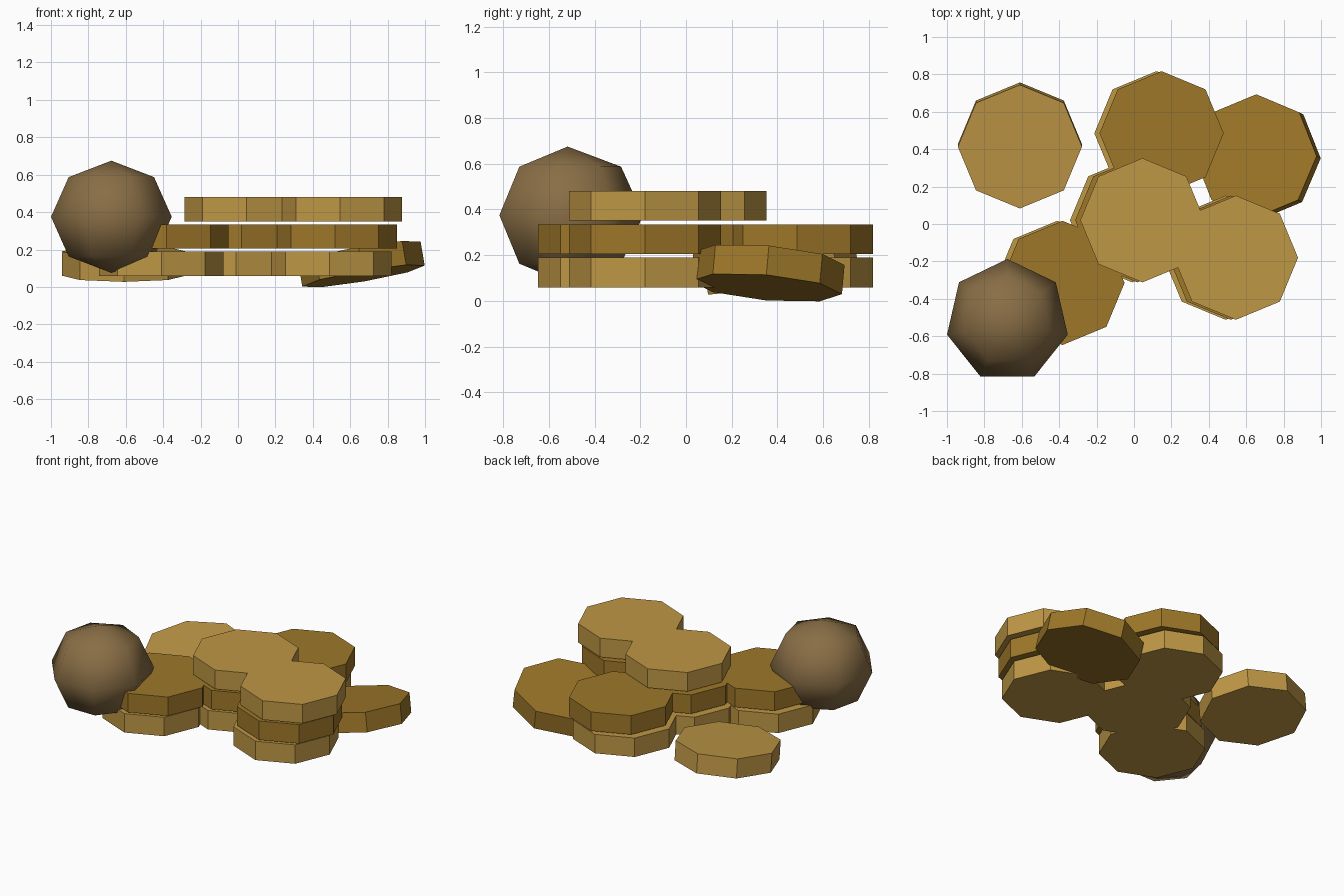
import bpy, bmesh
from math import sin, cos, pi

if "Cube" in bpy.data.objects:
    bpy.data.objects.remove(bpy.data.objects["Cube"])


def material(name, color):
    m = bpy.data.materials.new(name)
    m.diffuse_color = (*color, 1)
    m.use_nodes = True
    m.node_tree.nodes["Principled BSDF"].inputs["Base Color"].default_value = m.diffuse_color
    return m


LIGHT = material("light_gold", (0.52, 0.31, 0.06))
DARK = material("dark_gold", (0.34, 0.185, 0.022))
BROWN = material("brown", (0.25, 0.155, 0.06))
R, H = 0.332, 0.13


def disc(name, loc, mat, rot=(0, 0, 0)):
    bpy.ops.mesh.primitive_cylinder_add(vertices=8, radius=R, depth=H, location=loc, rotation=rot)
    ob = bpy.context.object
    ob.name = name
    ob.data.materials.append(mat)
    return ob


# Stacked discs: base position and height of each pile, each layer nudged sideways
piles = {
    "centre": (-0.01, 0.02, 3),
    "right": (0.49, -0.18, 3),
    "back": (0.12, 0.485, 2),
    "left": (-0.41, -0.315, 2),
}
for pile, (x, y, count) in piles.items():
    for i in range(count):
        disc(f"{pile}_disc_{i + 1}", (x + 0.0275 * i, y, 0.124 + 0.146 * i), DARK if i == 1 else LIGHT)

# Loose tilted discs lying beside the piles
disc("loose_disc_left", (-0.61, 0.42, 0.125), LIGHT, (0.1, 0, 0))
disc("loose_disc_right", (0.66, 0.357, 0.122), DARK, (-0.087, -0.17, 0))

# Seven-sided, slightly squashed ball
SEG, RINGS = 7, 4
bm = bmesh.new()
bottom = bm.verts.new((0, 0, -0.3))
top = bm.verts.new((0, 0, 0.3))
rings = []
for j in range(1, RINGS):
    t = -pi / 2 + pi * j / RINGS
    rings.append([bm.verts.new((0.331 * cos(t) * cos(pi / 2 + 2 * pi * k / SEG),
                                0.331 * cos(t) * sin(pi / 2 + 2 * pi * k / SEG),
                                0.3 * sin(t))) for k in range(SEG)])
for k in range(SEG):
    n = (k + 1) % SEG
    bm.faces.new((bottom, rings[0][n], rings[0][k]))
    bm.faces.new((top, rings[-1][k], rings[-1][n]))
    for a, b in zip(rings, rings[1:]):
        bm.faces.new((a[k], a[n], b[n], b[k]))
for f in bm.faces:
    f.smooth = True
mesh = bpy.data.meshes.new("ball")
bm.to_mesh(mesh)
bm.free()
ball = bpy.data.objects.new("ball", mesh)
ball.location = (-0.677, -0.518, 0.375)
mesh.materials.append(BROWN)
bpy.context.collection.objects.link(ball)
